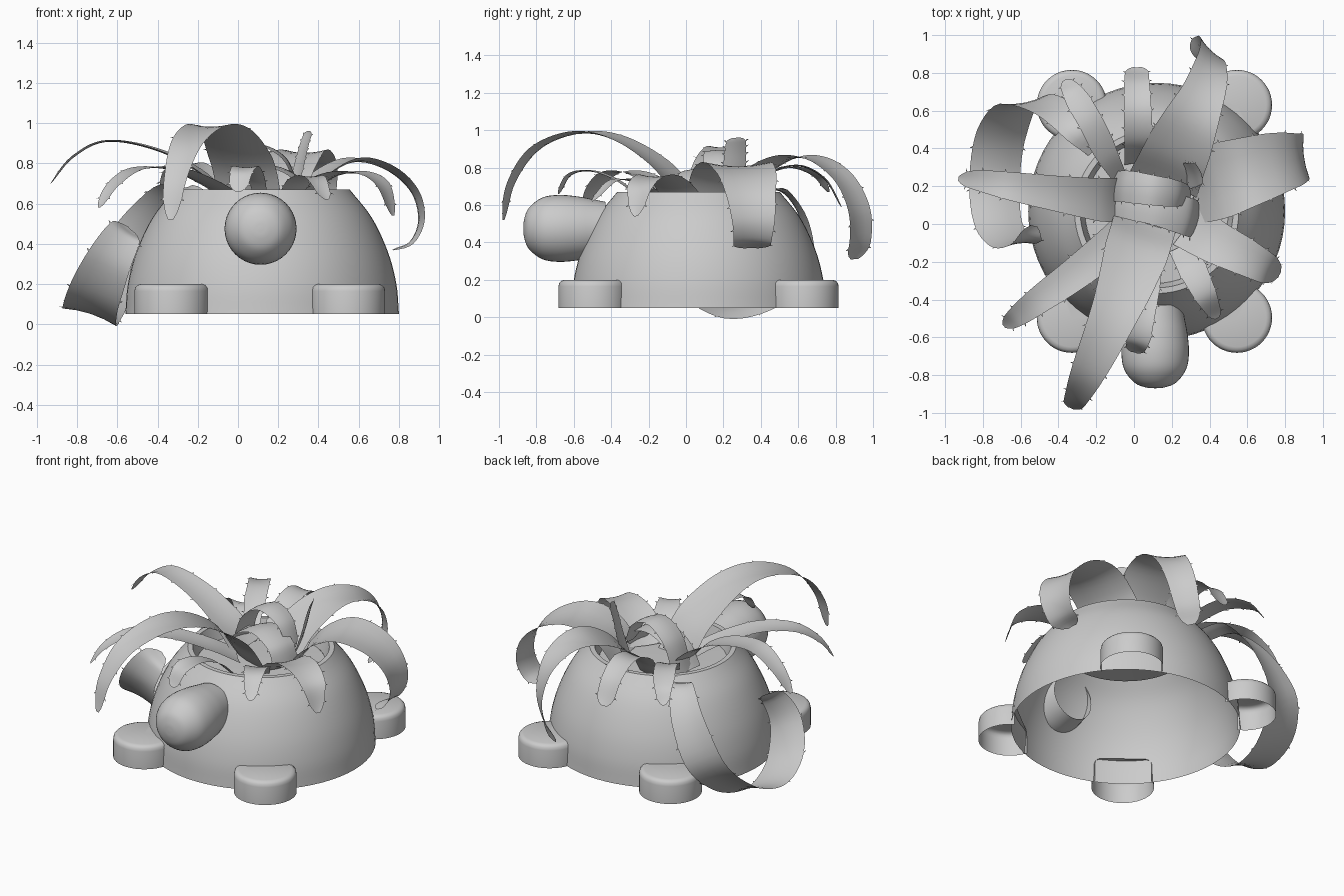
import bpy, bmesh, math
from mathutils import Vector

CX, CY = 0.12, 0.067


def finish(bm, name, angle=40):
    bmesh.ops.remove_doubles(bm, verts=bm.verts, dist=0.0004)
    me = bpy.data.meshes.new(name)
    bm.to_mesh(me)
    bm.free()
    ob = bpy.data.objects.new(name, me)
    bpy.context.collection.objects.link(ob)
    bpy.ops.object.select_all(action='DESELECT')
    bpy.context.view_layer.objects.active = ob
    ob.select_set(True)
    bpy.ops.object.shade_smooth_by_angle(angle=math.radians(angle))
    return ob


def spline(pts, n):
    """Catmull-Rom samples through the points."""
    p = [Vector(q) for q in pts]
    p = [2 * p[0] - p[1]] + p + [2 * p[-1] - p[-2]]
    out = []
    for i in range(n + 1):
        f = i / n * (len(p) - 3)
        k = min(int(f), len(p) - 4)
        t = f - k
        a, b, c, d = p[k:k + 4]
        out.append(0.5 * (2 * b + (c - a) * t + (2 * a - 5 * b + 4 * c - d) * t * t
                          + (3 * b - a - 3 * c + d) * t ** 3))
    return out


def lathe(profile, segs=64, loc=(0, 0, 0), tilt=False):
    """Revolve (radius, height); tilt lays the axis along -y."""
    bm = bmesh.new()
    rings = []
    for r, h in profile:
        ring = []
        for i in range(segs):
            a = 2 * math.pi * i / segs
            c, s = r * math.cos(a), r * math.sin(a)
            v = Vector((c, -h, s)) if tilt else Vector((c, s, h))
            ring.append(bm.verts.new(v + Vector(loc)))
        rings.append(ring)
    for a, b in zip(rings, rings[1:]):
        for i in range(segs):
            j = (i + 1) % segs
            bm.faces.new((a[i], a[j], b[j], b[i]))
    bmesh.ops.remove_doubles(bm, verts=bm.verts, dist=0.0004)
    bmesh.ops.recalc_face_normals(bm, faces=bm.faces)
    return bm


def leaf(name, pts, widths, side=None, side_end=None, n=36):
    """Slightly cupped strap leaf with little thorns; its width turns from side to side_end."""
    path = spline(pts, n)
    if side is None:
        d = path[-1] - path[0]
        side = (d.y, -d.x, 0)
    side = Vector(side).normalized()
    side_end = Vector(side_end).normalized() if side_end else side
    bm = bmesh.new()
    rows = []
    for i, p in enumerate(path):
        t = i / n
        tan = (path[min(i + 1, n)] - path[max(i - 1, 0)]).normalized()
        s = side.lerp(side_end, t)
        s = (s - tan * s.dot(tan)).normalized()
        nor = s.cross(tan)
        f = t * (len(widths) - 1)
        k = min(int(f), len(widths) - 2)
        w = widths[k] + (widths[k + 1] - widths[k]) * (f - k)
        if t > 0.92:
            w *= 0.35 + 0.65 * math.sqrt(max(0, (1 - t) / 0.08))
        row = []
        for u in (-1, -0.5, 0, 0.5, 1):
            row.append(bm.verts.new(p + s * (u * w / 2) + nor * (0.06 * w * (u * u - 0.4))))
        rows.append((row, s, tan))
    for (a, _, _), (b, _, _) in zip(rows, rows[1:]):
        for j in range(4):
            bm.faces.new((a[j], a[j + 1], b[j + 1], b[j]))
    # thorns
    for i in range(8, n - 1, 5):
        for j, sg in ((0, -1), (4, 1)):
            row, s, tan = rows[i]
            c = row[j].co
            q = [c - tan * 0.006, c + tan * 0.006, c + s * sg * 0.016 + tan * 0.008]
            bm.faces.new([bm.verts.new(v) for v in q])
    finish(bm, name, 60)


# body: open-bottomed dome with a planting hole and soil
prof = spline([(0.68, 0.05, 0), (0.667, 0.2, 0), (0.625, 0.36, 0), (0.545, 0.53, 0), (0.435, 0.67, 0)], 20)
dome = [(p.x, p.y) for p in prof] + [(0.405, 0.67), (0.38, 0.58)]
finish(lathe(dome, loc=(CX, CY, 0)), "dome_body")
finish(lathe([(0.38, 0.58), (0.2, 0.585), (0, 0.59)], 48, (CX, CY, 0)), "soil")

# head: rounded bulb, narrower towards the body, open inside it
head = spline([(0.142, 0.43, 0), (0.156, 0.5, 0), (0.171, 0.58, 0), (0.179, 0.68, 0), (0.164, 0.77, 0),
               (0.11, 0.84, 0), (0.05, 0.865, 0), (0, 0.87, 0)], 28)
finish(lathe([(max(p.x, 0), p.y) for p in head], 40, (0.112, 0, 0.475), True), "head")

# feet: short rounded stubs, cut off inside the body
for sx, lr in ((-1, "left"), (1, "right")):
    for sy, fb in ((-1, "front"), (1, "back")):
        c = Vector((CX - 0.012 + sx * 0.437, CY + sy * 0.563, 0))
        pf = [(0.186, 0.05), (0.186, 0.165), (0.182, 0.183), (0.172, 0.194), (0.155, 0.20), (0, 0.20)]
        bm = lathe(pf, 48, c)
        d = Vector((sx * 0.435, sy * 0.56, 0)).normalized()
        bmesh.ops.bisect_plane(bm, geom=bm.verts[:] + bm.edges[:] + bm.faces[:],
                               plane_co=Vector((CX, CY, 0)) + d * 0.64, plane_no=d, clear_inner=True)
        finish(bm, f"{fb}_{lr}_foot")

# leaves around the planting hole
leaf("leaf_front_tall", [(0.06, 0.02, 0.58), (0.02, -0.12, 0.79), (-0.06, -0.36, 0.95), (-0.15, -0.58, 0.985),
                         (-0.25, -0.8, 0.9), (-0.31, -0.93, 0.72), (-0.335, -0.975, 0.52)],
     [0.34, 0.34, 0.26, 0.20, 0.13, 0.08])
leaf("leaf_left", [(-0.04, 0.13, 0.6), (-0.18, 0.13, 0.75), (-0.4, 0.16, 0.865), (-0.65, 0.2, 0.91),
                   (-0.82, 0.23, 0.83), (-0.93, 0.24, 0.70)], [0.24, 0.23, 0.19, 0.15, 0.11, 0.06])
leaf("leaf_front_left", [(0.0, 0.0, 0.6), (-0.13, -0.12, 0.69), (-0.32, -0.27, 0.77), (-0.5, -0.4, 0.77),
                         (-0.62, -0.49, 0.69), (-0.69, -0.54, 0.58)], [0.2, 0.19, 0.16, 0.12, 0.06])
leaf("leaf_front_small", [(0.12, -0.22, 0.6), (0.09, -0.35, 0.72), (0.05, -0.5, 0.78), (0.02, -0.62, 0.76),
                          (0.0, -0.68, 0.66)], [0.06, 0.1, 0.13, 0.09])
leaf("leaf_front_right_small", [(0.24, -0.12, 0.6), (0.31, -0.24, 0.71), (0.38, -0.38, 0.73),
                                (0.44, -0.5, 0.62)], [0.12, 0.15, 0.12, 0.06])
leaf("leaf_right_low", [(0.28, 0.0, 0.6), (0.42, -0.09, 0.72), (0.58, -0.17, 0.755), (0.71, -0.24, 0.70),
                        (0.77, -0.27, 0.54)], [0.26, 0.23, 0.2, 0.16, 0.07])
leaf("leaf_right_wide", [(0.3, 0.2, 0.6), (0.42, 0.22, 0.74), (0.58, 0.27, 0.815), (0.75, 0.32, 0.77),
                         (0.87, 0.345, 0.66), (0.905, 0.36, 0.52), (0.86, 0.355, 0.41), (0.77, 0.35, 0.37)],
     [0.4, 0.4, 0.34, 0.26, 0.21, 0.19], (0.25, -1, 0), (0.08, -1, 0))
leaf("leaf_back_right", [(0.16, 0.22, 0.6), (0.22, 0.36, 0.75), (0.3, 0.54, 0.85), (0.37, 0.7, 0.84),
                         (0.41, 0.84, 0.74), (0.41, 0.92, 0.58), (0.37, 0.93, 0.42), (0.31, 0.9, 0.31)],
     [0.38, 0.34, 0.24, 0.18, 0.16, 0.13], (1, -0.4, 0), (1, -1.3, 0))
leaf("leaf_back", [(0.03, 0.32, 0.6), (0.025, 0.44, 0.76), (0.02, 0.6, 0.81), (0.015, 0.74, 0.74),
                   (0.015, 0.83, 0.59)], [0.16, 0.15, 0.14, 0.12])
leaf("leaf_back_left_small", [(-0.06, 0.22, 0.6), (-0.14, 0.36, 0.73), (-0.23, 0.54, 0.80),
                              (-0.32, 0.69, 0.76), (-0.37, 0.76, 0.67)], [0.07, 0.13, 0.13, 0.06])
leaf("leaf_upright", [(0.25, 0.25, 0.6), (0.3, 0.26, 0.76), (0.33, 0.265, 0.88), (0.355, 0.27, 0.96)],
     [0.15, 0.13, 0.11], (0.4, -1, 0))
leaf("leaf_centre_low", [(-0.13, 0.13, 0.6), (-0.04, 0.12, 0.72), (0.12, 0.09, 0.79), (0.28, 0.04, 0.74),
                         (0.34, 0.02, 0.62)], [0.16, 0.19, 0.2, 0.2], (0.2, 1, 0))
leaf("leaf_centre_high", [(-0.12, 0.2, 0.6), (-0.05, 0.2, 0.8), (0.09, 0.18, 0.89), (0.23, 0.16, 0.83),
                          (0.3, 0.15, 0.68)], [0.16, 0.17, 0.15, 0.1], (0.15, 1, 0))
# big leaf drooping to the ground beside the body and curling back up
leaf("leaf_drooping", [(-0.16, 0.36, 0.62), (-0.31, 0.5, 0.68), (-0.45, 0.62, 0.53), (-0.6, 0.64, 0.29),
                       (-0.70, 0.47, 0.11), (-0.735, 0.23, 0.045), (-0.72, 0.02, 0.13), (-0.65, -0.1, 0.30),
                       (-0.57, -0.09, 0.44), (-0.53, -0.01, 0.47)],
     [0.1, 0.16, 0.24, 0.29, 0.28, 0.26, 0.20, 0.13], (1, 0.25, 0.05), (1, 0.1, -0.7), 48)
